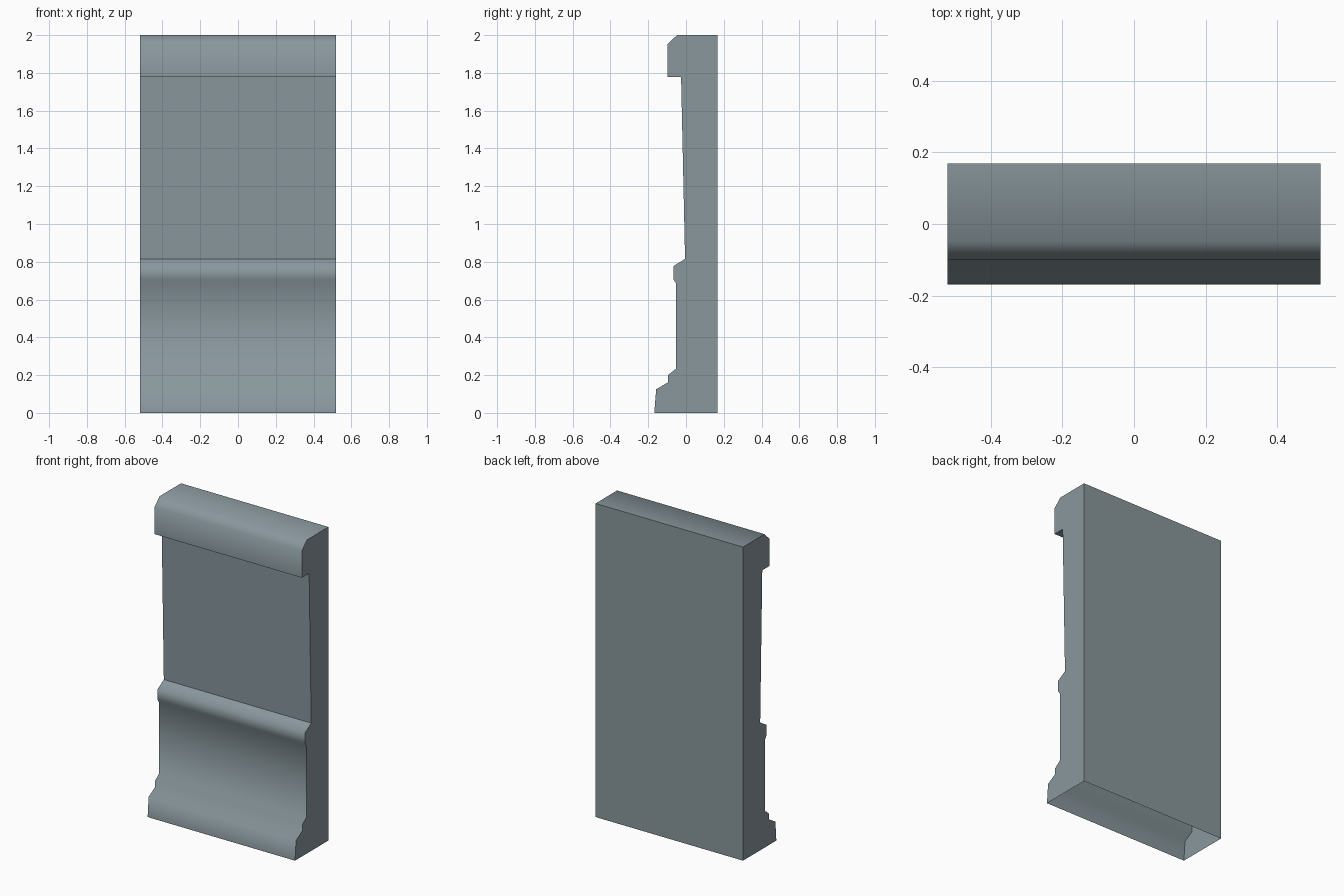
import bpy, bmesh

cube = bpy.data.objects.get("Cube")
if cube:
    bpy.data.objects.remove(cube, do_unlink=True)

# Single slate grey paint
paint = bpy.data.materials.new("slate_grey")
paint.use_nodes = True
colour = (0.25, 0.31, 0.335, 1)
paint.diffuse_color = colour
paint.node_tree.nodes["Principled BSDF"].inputs["Base Color"].default_value = colour

HALF_WIDTH = 0.52
BACK = 0.168

# Moulding outline (y, z, crisp edge) from the front foot up and over to the back
profile = [
    (-0.168, 0, True), (-0.158, 0.125, False), (-0.095, 0.162, False),
    (-0.095, 0.2, False), (-0.052, 0.235, False), (-0.052, 0.685, False),
    (-0.067, 0.708, False), (-0.067, 0.777, False), (-0.005, 0.815, True),
    (-0.026, 1.778, True), (-0.099, 1.778, True), (-0.099, 1.95, False),
    (-0.048, 2, False), (BACK, 2, True), (BACK, 0, True),
]

bm = bmesh.new()
right = [bm.verts.new((-HALF_WIDTH, y, z)) for y, z, _ in profile]
left = [bm.verts.new((HALF_WIDTH, y, z)) for y, z, _ in profile]

# Skin between the two ends; the underside stays open
for i in range(len(profile) - 1):
    bm.faces.new((right[i], left[i], left[i + 1], right[i + 1])).smooth = True

# Crisp breaks along the length
for r, l, (_, _, crisp) in zip(right, left, profile):
    bm.edges.get((r, l)).smooth = not crisp

# End caps with crisp outlines
for cap in (bm.faces.new(right), bm.faces.new(list(reversed(left)))):
    for edge in cap.edges:
        edge.smooth = False

bmesh.ops.recalc_face_normals(bm, faces=bm.faces[:])
mesh = bpy.data.meshes.new("wall_moulding")
bm.to_mesh(mesh)
bm.free()
mesh.materials.append(paint)
panel = bpy.data.objects.new("wall_moulding", mesh)
bpy.context.collection.objects.link(panel)
